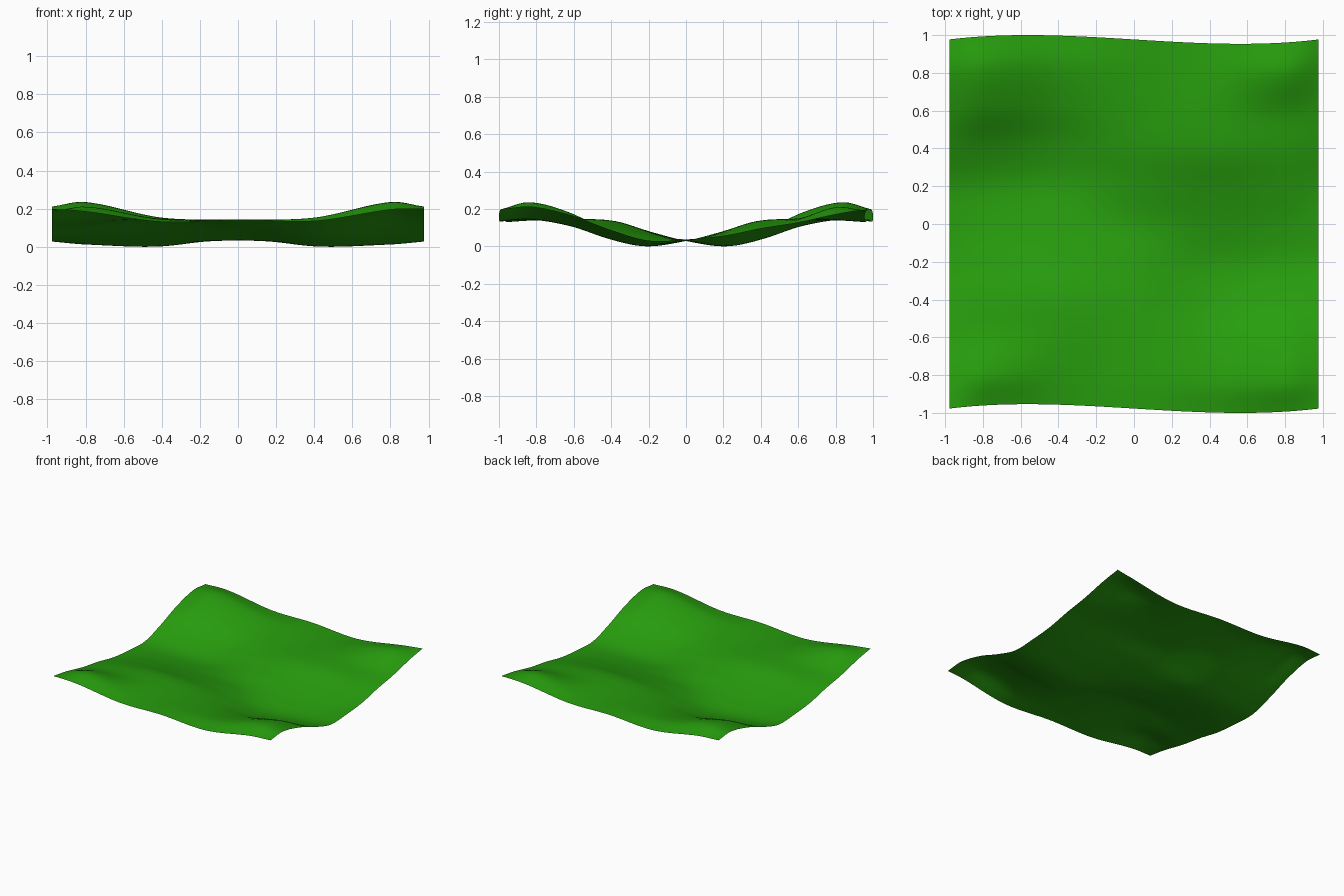
import bpy, bmesh

if "Cube" in bpy.data.objects:
    bpy.data.objects.remove(bpy.data.objects["Cube"])

H = 0.977   # half width of the sheet
N = 64      # grid cells per side

# Control heights: columns along x, rows from the middle (y = 0) to the back edge
XS = [-H, -0.8, -0.4, 0, 0.4, 0.8, H]
YB = [0, 0.2, 0.4, 0.6, 0.82, H]
BACK = [
    [.042, .032, .030, .038, .030, .032, .042],
    [.036, .020, .008, .066, .080, .072, .060],
    [.092, .080, .048, .108, .140, .118, .100],
    [.165, .182, .115, .132, .152, .145, .132],
    [.215, .240, .158, .148, .150, .215, .180],
    [.204, .200, .140, .148, .136, .190, .204],
]
# The front half is the back half turned by 180 degrees
YS = [-y for y in reversed(YB[1:])] + YB
ROWS = [r[::-1] for r in reversed(BACK[1:])] + BACK


def spline(ks, vs, t):
    """Smooth cubic through the points (ks, vs)."""
    n = len(ks)

    def slope(i):
        a, b = max(i - 1, 0), min(i + 1, n - 1)
        return (vs[b] - vs[a]) / (ks[b] - ks[a])

    i = 0
    while i < n - 2 and t > ks[i + 1]:
        i += 1
    h = ks[i + 1] - ks[i]
    u = (t - ks[i]) / h
    return ((2*u**3 - 3*u**2 + 1) * vs[i] + (u**3 - 2*u**2 + u) * h * slope(i)
            + (3*u**2 - 2*u**3) * vs[i + 1] + (u**3 - u**2) * h * slope(i + 1))


# Ground sheet: flat grid lifted by the control heights, with wavy front and back edges
bm = bmesh.new()
bmesh.ops.create_grid(bm, x_segments=N, y_segments=N, size=H)
for v in bm.verts:
    x, y = v.co.x, v.co.y
    v.co.z = spline(YS, [spline(XS, r, x) for r in ROWS], y)
    t = x / H
    v.co.y -= 0.06 * t * (1 - t * t)
low = min(v.co.z for v in bm.verts)
for v in bm.verts:
    v.co.z -= low
for f in bm.faces:
    f.smooth = True
mesh = bpy.data.meshes.new("grass_ground")
bm.to_mesh(mesh)
bm.free()
ground = bpy.data.objects.new("grass_ground", mesh)
bpy.context.collection.objects.link(ground)

green = bpy.data.materials.new("grass_green")
green.diffuse_color = (0.02, 0.335, 0.004, 1)
green.use_nodes = True
green.node_tree.nodes["Principled BSDF"].inputs["Base Color"].default_value = green.diffuse_color
mesh.materials.append(green)
